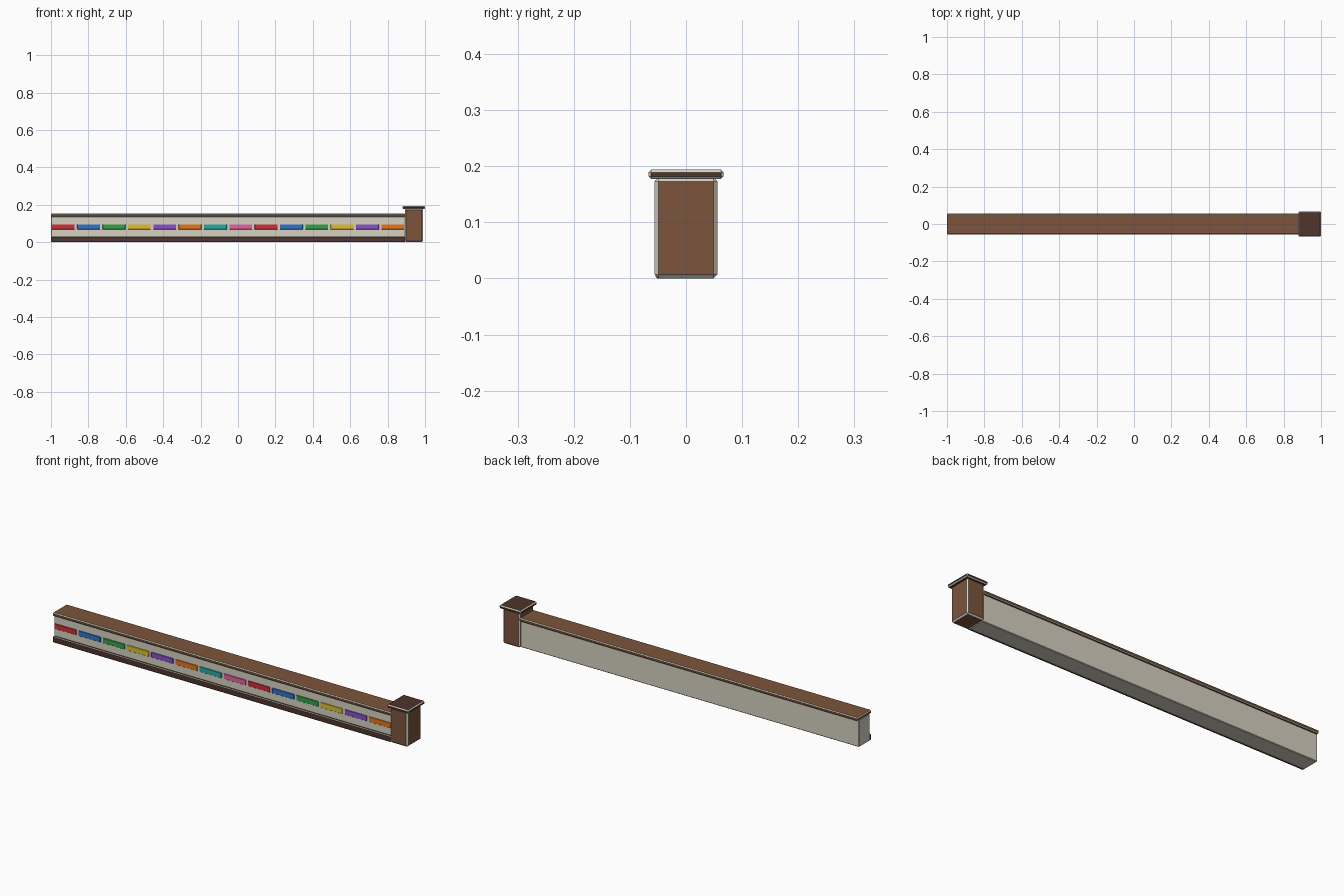
import bpy, bmesh

if "Cube" in bpy.data.objects:
    bpy.data.objects.remove(bpy.data.objects["Cube"])


def material(name, rgb):
    m = bpy.data.materials.new(name)
    m.diffuse_color = (*rgb, 1)
    m.use_nodes = True
    m.node_tree.nodes["Principled BSDF"].inputs["Base Color"].default_value = m.diffuse_color
    return m


cream = material("cream", (0.68, 0.64, 0.54))
brown = material("brown", (0.20, 0.09, 0.045))
dark = material("dark_brown", (0.08, 0.035, 0.025))


def box(name, x, y, z, mat, bevel, edge_mat=None):
    """Chamfered box from (min, max) ranges; chamfers may take another material."""
    bm = bmesh.new()
    bmesh.ops.create_cube(bm, size=1)
    for v in bm.verts:
        v.co = [lo + (c + 0.5) * (hi - lo) for c, (lo, hi) in zip(v.co, (x, y, z))]
    me = bpy.data.meshes.new(name)
    bm.to_mesh(me)
    bm.free()
    me.materials.append(mat)
    me.materials.append(edge_mat or mat)
    ob = bpy.data.objects.new(name, me)
    bpy.context.collection.objects.link(ob)
    mod = ob.modifiers.new("chamfer", "BEVEL")
    mod.width = bevel
    mod.segments = 1
    mod.material = 1
    return ob


# Low wall with front plinth and coping
START, END = -1.0, 0.895
box("wall_body", (START, END), (-0.044, 0.044), (0, 0.138), cream, 0.003)
box("front_plinth", (START, END), (-0.054, -0.040), (0, 0.031), dark, 0.003, cream)
box("wall_coping", (START, END), (-0.056, 0.056), (0.135, 0.152), brown, 0.004, cream)

# End post and its cap
box("end_post", (0.892, 0.988), (-0.056, 0.056), (0, 0.18), brown, 0.007, cream)
box("post_cap", (0.88, 1.0), (-0.067, 0.067), (0.177, 0.194), dark, 0.005, cream)

# Row of coloured tiles along the front
tile_mats = [material("tile_" + n, c) for n, c in (
    ("red", (0.62, 0.03, 0.04)), ("blue", (0.03, 0.17, 0.6)),
    ("green", (0.03, 0.36, 0.06)), ("yellow", (0.75, 0.52, 0.03)),
    ("purple", (0.25, 0.08, 0.6)), ("orange", (0.8, 0.18, 0.01)),
    ("teal", (0.02, 0.4, 0.4)), ("pink", (0.8, 0.12, 0.36)))]
for i in range(14):
    x0 = -0.995 + i * 0.1355
    box(f"tile_{i + 1}", (x0, x0 + 0.122), (-0.048, -0.042), (0.068, 0.094),
        tile_mats[i % 8], 0.001)
